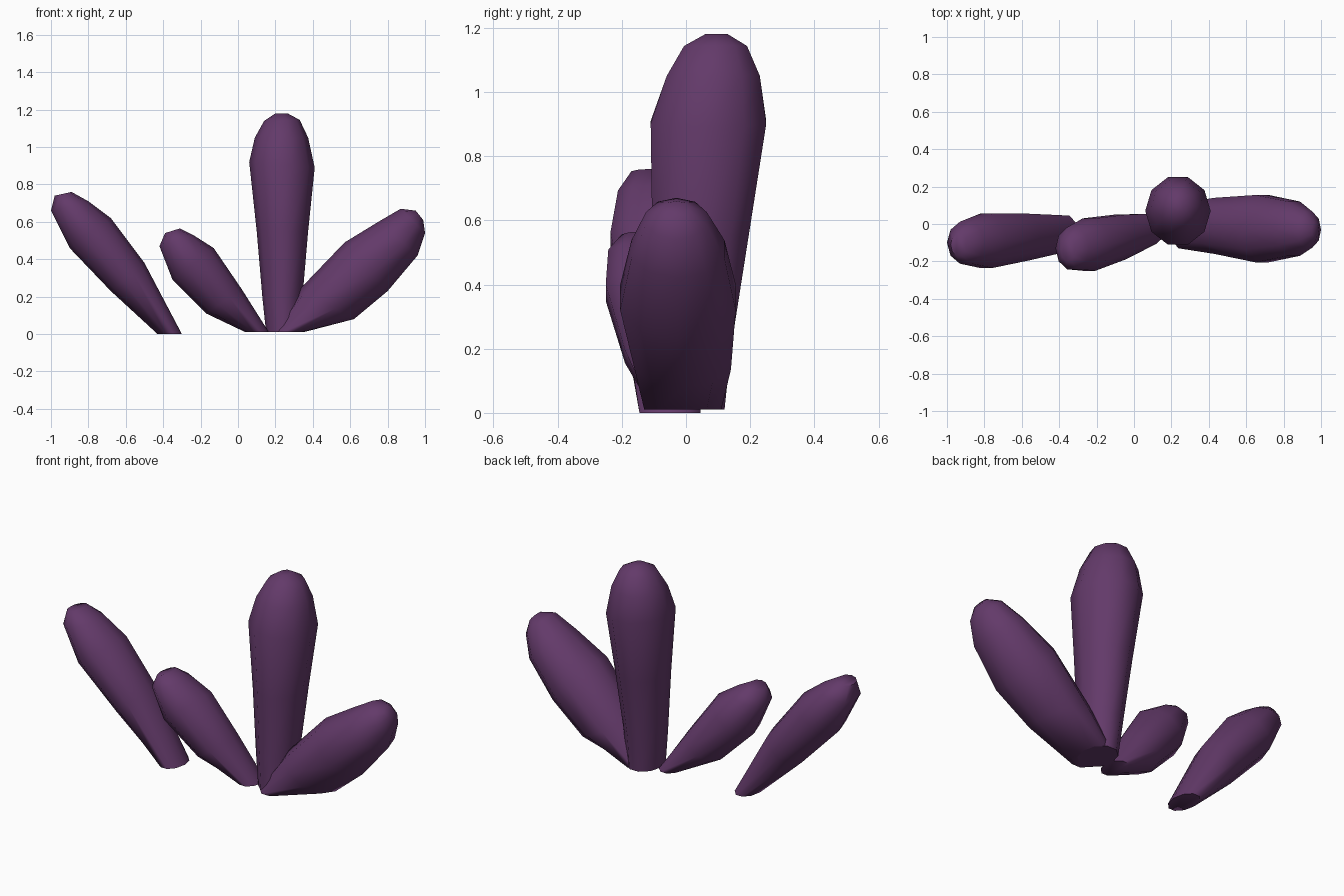
import bpy, bmesh, math
from mathutils import Vector

SIDES = 10

purple = bpy.data.materials.new("dark_purple")
purple.diffuse_color = (0.125, 0.042, 0.143, 1)


def lobe(name, rings):
    """Loft elliptical rings: (x, z) on one side, (x, z) on the other, y centre, y radius."""
    bm = bmesh.new()
    loops = []
    for x0, z0, x1, z1, yc, ry in rings:
        centre = Vector(((x0 + x1) / 2, yc, (z0 + z1) / 2))
        across = Vector(((x1 - x0) / 2, 0, (z1 - z0) / 2))
        depth = Vector((0, ry / math.sin(math.radians(72)), 0))
        angles = [2 * math.pi * i / SIDES for i in range(SIDES)]
        loops.append([bm.verts.new(centre + across * math.cos(a) + depth * math.sin(a))
                      for a in angles])
    for low, high in zip(loops, loops[1:]):
        for i in range(SIDES):
            j = (i + 1) % SIDES
            bm.faces.new((low[i], low[j], high[j], high[i]))
    bm.faces.new(loops[0])
    bm.faces.new(loops[-1])
    bmesh.ops.recalc_face_normals(bm, faces=bm.faces)
    mesh = bpy.data.meshes.new(name)
    bm.to_mesh(mesh)
    bm.free()
    mesh.materials.append(purple)
    obj = bpy.data.objects.new(name, mesh)
    bpy.context.collection.objects.link(obj)
    bpy.ops.object.select_all(action='DESELECT')
    obj.select_set(True)
    bpy.context.view_layer.objects.active = obj
    bpy.ops.object.shade_smooth_by_angle(angle=math.radians(60))


# separate lobe on the far left
lobe("far_left_lobe", [
    (-0.43, 0.00, -0.30, 0.00, -0.05, 0.095),
    (-0.68, 0.23, -0.50, 0.38, -0.07, 0.125),
    (-0.90, 0.46, -0.68, 0.62, -0.09, 0.145),
    (-1.00, 0.66, -0.80, 0.71, -0.10, 0.112),
    (-0.98, 0.74, -0.89, 0.76, -0.11, 0.06)])

# short lobe left of centre
lobe("short_left_lobe", [
    (0.04, 0.01, 0.165, 0.01, -0.025, 0.08),
    (-0.17, 0.11, 0.02, 0.24, -0.07, 0.12),
    (-0.35, 0.29, -0.13, 0.46, -0.11, 0.14),
    (-0.42, 0.47, -0.24, 0.53, -0.13, 0.112),
    (-0.39, 0.54, -0.31, 0.565, -0.14, 0.06)])

# tall upright lobe
lobe("tall_lobe", [
    (0.15, 0.01, 0.335, 0.01, 0.01, 0.11),
    (0.13, 0.20, 0.345, 0.20, 0.02, 0.12),
    (0.10, 0.55, 0.375, 0.55, 0.045, 0.15),
    (0.06, 0.92, 0.41, 0.89, 0.07, 0.18),
    (0.09, 1.05, 0.375, 1.05, 0.085, 0.145),
    (0.14, 1.14, 0.33, 1.145, 0.092, 0.098),
    (0.20, 1.18, 0.265, 1.18, 0.095, 0.035)])

# wide lobe leaning right
lobe("right_lobe", [
    (0.18, 0.01, 0.35, 0.01, -0.01, 0.12),
    (0.33, 0.24, 0.62, 0.08, -0.01, 0.15),
    (0.57, 0.49, 0.80, 0.23, -0.025, 0.18),
    (0.75, 0.60, 0.96, 0.42, -0.025, 0.145),
    (0.87, 0.67, 1.00, 0.54, -0.03, 0.095),
    (0.95, 0.66, 0.99, 0.61, -0.03, 0.04)])
